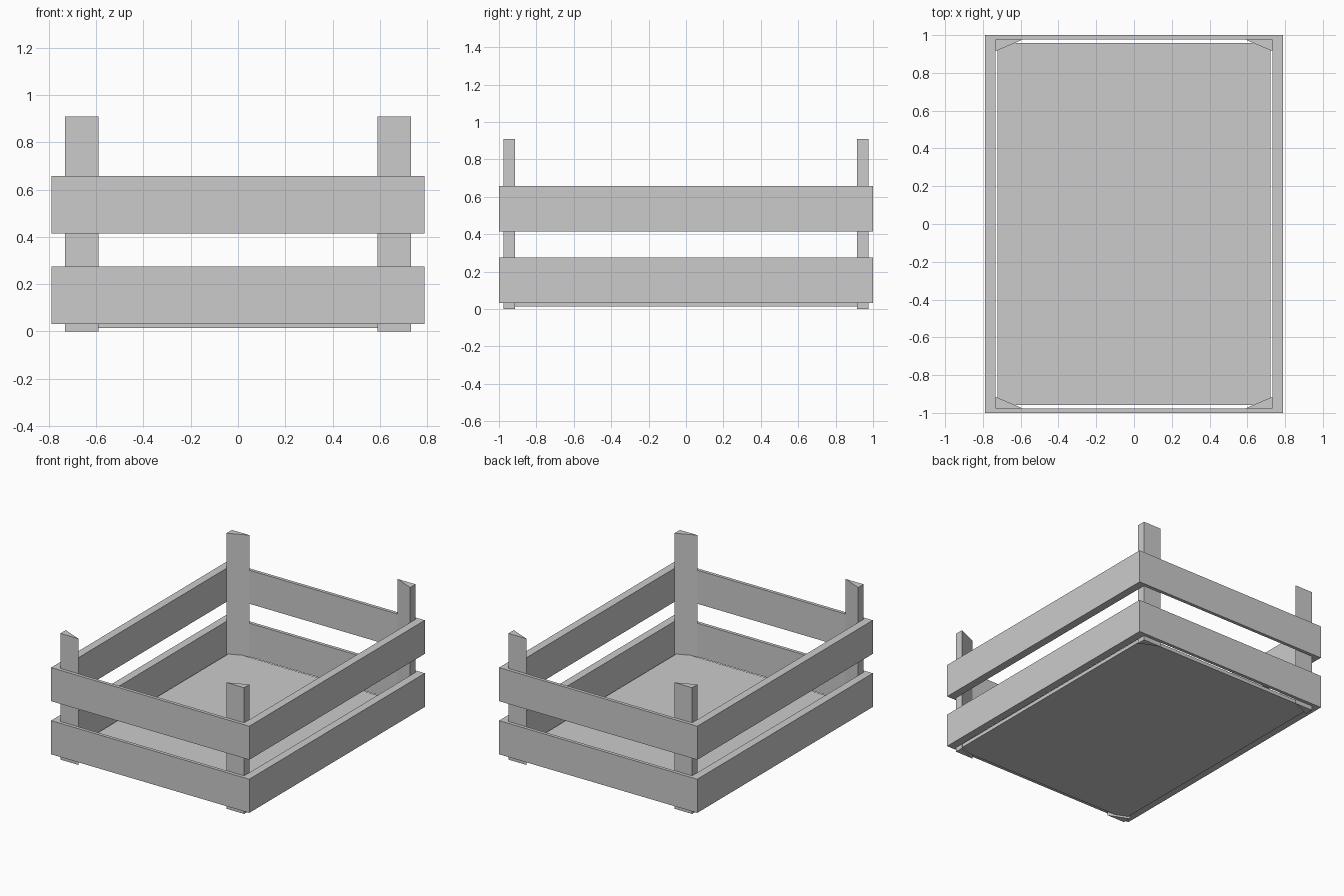
import bpy, bmesh

if "Cube" in bpy.data.objects:
    bpy.data.objects.remove(bpy.data.objects["Cube"])

X_OUT, Y_OUT = 0.79, 1.0      # outer size of the crate
X_IN, Y_IN = 0.732, 0.976     # inner faces of the boards
POST_X, POST_Y = 0.59, 0.915  # inner tips of the corner posts


def prism(name, outline, z0, z1):
    """Extrude a flat outline between two heights."""
    bm = bmesh.new()
    base = bm.faces.new([bm.verts.new((x, y, z0)) for x, y in outline])
    ext = bmesh.ops.extrude_face_region(bm, geom=[base])
    for v in ext["geom"]:
        if isinstance(v, bmesh.types.BMVert):
            v.co.z = z1
    bmesh.ops.recalc_face_normals(bm, faces=bm.faces)
    mesh = bpy.data.meshes.new(name)
    bm.to_mesh(mesh)
    bm.free()
    obj = bpy.data.objects.new(name, mesh)
    bpy.context.collection.objects.link(obj)
    return obj


def board(name, x0, x1, y0, y1, z0, z1):
    return prism(name, [(x0, y0), (x1, y0), (x1, y1), (x0, y1)], z0, z1)


# Two tiers of boards around the crate
for tier, z0, z1 in (("lower", 0.032, 0.275), ("upper", 0.415, 0.657)):
    for side, s in (("right", 1), ("left", -1)):
        a, b = sorted((s * X_IN, s * X_OUT))
        board(f"{tier}_{side}_board", a, b, -Y_OUT, Y_OUT, z0, z1)
    for side, s in (("back", 1), ("front", -1)):
        a, b = sorted((s * Y_IN, s * Y_OUT))
        board(f"{tier}_{side}_board", -X_IN, X_IN, a, b, z0, z1)

# Triangular corner posts
for sx, side in ((1, "right"), (-1, "left")):
    for sy, end in ((1, "back"), (-1, "front")):
        prism(f"{end}_{side}_post",
              [(sx * X_IN, sy * Y_IN), (sx * POST_X, sy * Y_IN),
               (sx * X_IN, sy * POST_Y)], 0, 0.91)

# Floor panel with corners cut to meet the posts
fx, fy = 0.722, 0.957
slope = (Y_IN - POST_Y) / (X_IN - POST_X)
cut_y = POST_Y + (X_IN - fx) * slope
cut_x = X_IN - (fy - POST_Y) / slope
prism("floor_panel",
      [(fx, -cut_y), (fx, cut_y), (cut_x, fy), (-cut_x, fy),
       (-fx, cut_y), (-fx, -cut_y), (-cut_x, -fy), (cut_x, -fy)], 0.014, 0.04)
